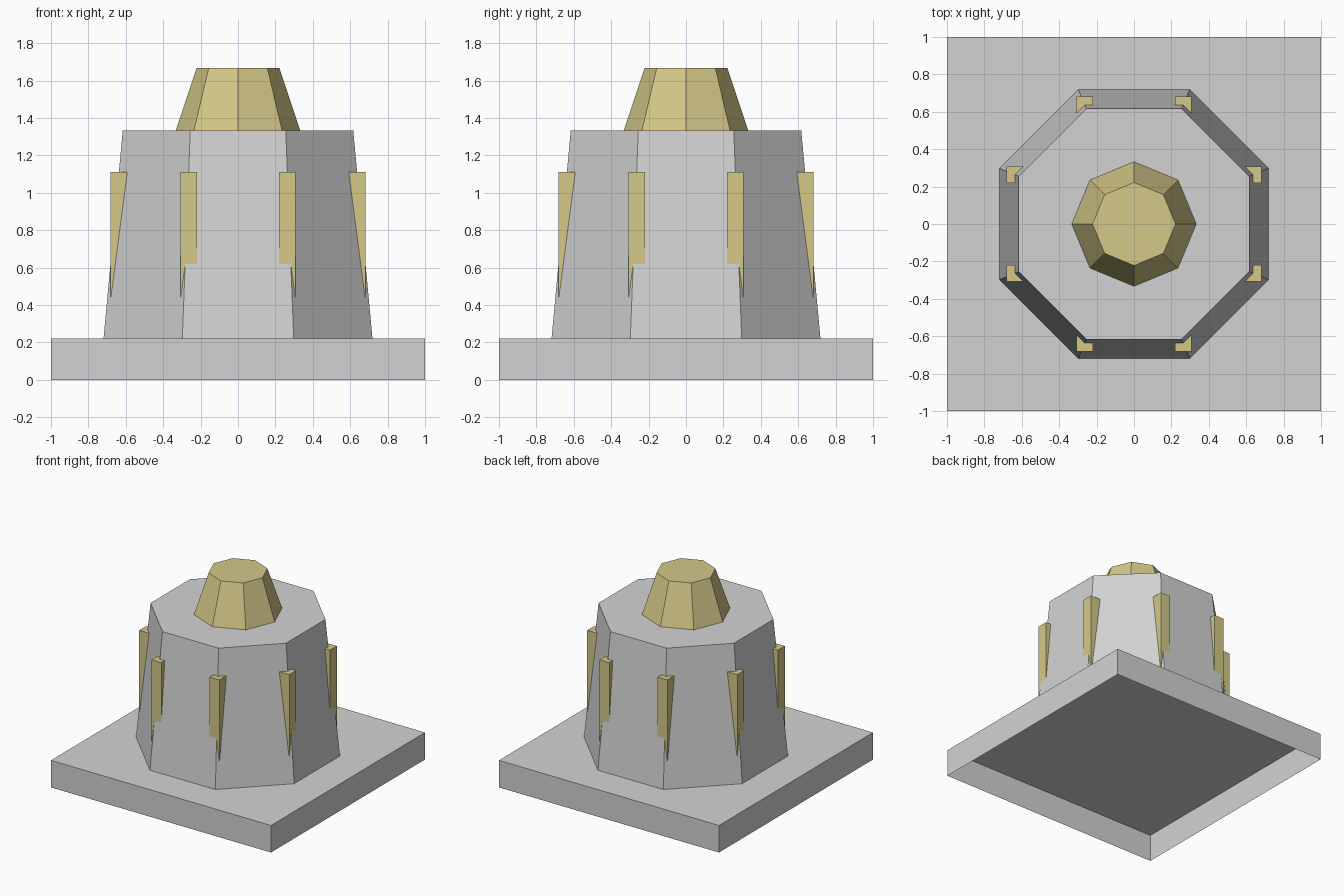
import bpy, bmesh, math
from mathutils import Matrix

if "Cube" in bpy.data.objects:
    bpy.data.objects.remove(bpy.data.objects["Cube"])


def material(name, color):
    m = bpy.data.materials.new(name)
    m.diffuse_color = (*color, 1.0)
    m.use_nodes = True
    m.node_tree.nodes["Principled BSDF"].inputs["Base Color"].default_value = m.diffuse_color
    return m


stone = material("light_grey_stone", (0.65, 0.65, 0.65))
gold = material("pale_gold", (0.655, 0.58, 0.247))


def finish(name, bm, mat):
    mesh = bpy.data.meshes.new(name)
    bm.to_mesh(mesh)
    bm.free()
    mesh.materials.append(mat)
    obj = bpy.data.objects.new(name, mesh)
    bpy.context.collection.objects.link(obj)
    return obj


def drop_bottom(bm):
    bm.normal_update()
    down = [f for f in bm.faces if f.normal.z < -0.9]
    bmesh.ops.delete(bm, geom=down, context='FACES_ONLY')


def box(name, size, center, mat, open_bottom=False):
    bm = bmesh.new()
    bmesh.ops.create_cube(bm, size=1.0, matrix=Matrix.Translation(center) @ Matrix.Diagonal((*size, 1.0)))
    if open_bottom:
        drop_bottom(bm)
    return finish(name, bm, mat)


def octagon_frustum(name, r_low, r_top, z_low, z_top, turn, mat):
    bm = bmesh.new()
    bmesh.ops.create_cone(
        bm, cap_ends=True, segments=8, radius1=r_low, radius2=r_top, depth=z_top - z_low,
        matrix=Matrix.Translation((0, 0, (z_low + z_top) / 2)) @ Matrix.Rotation(turn, 4, 'Z'))
    drop_bottom(bm)
    return finish(name, bm, mat)


# Square plinth, hollow underneath
box("plinth", (2, 2, 0.222), (0, 0, 0.111), stone, open_bottom=True)

# Tapered tower with flat sides to the front, and the cap with corners to the front
octagon_frustum("tower", 0.778, 0.667, 0.222, 1.333, math.pi / 8, stone)
octagon_frustum("cap", 0.333, 0.222, 1.333, 1.667, 0, gold)

# Upright square posts half sunk into each tower corner
for i in range(8):
    a = math.pi / 8 + i * math.pi / 4
    box(f"corner_post_{i + 1}", (0.089, 0.089, 0.667),
        (0.69 * math.cos(a), 0.69 * math.sin(a), 0.778), gold)
